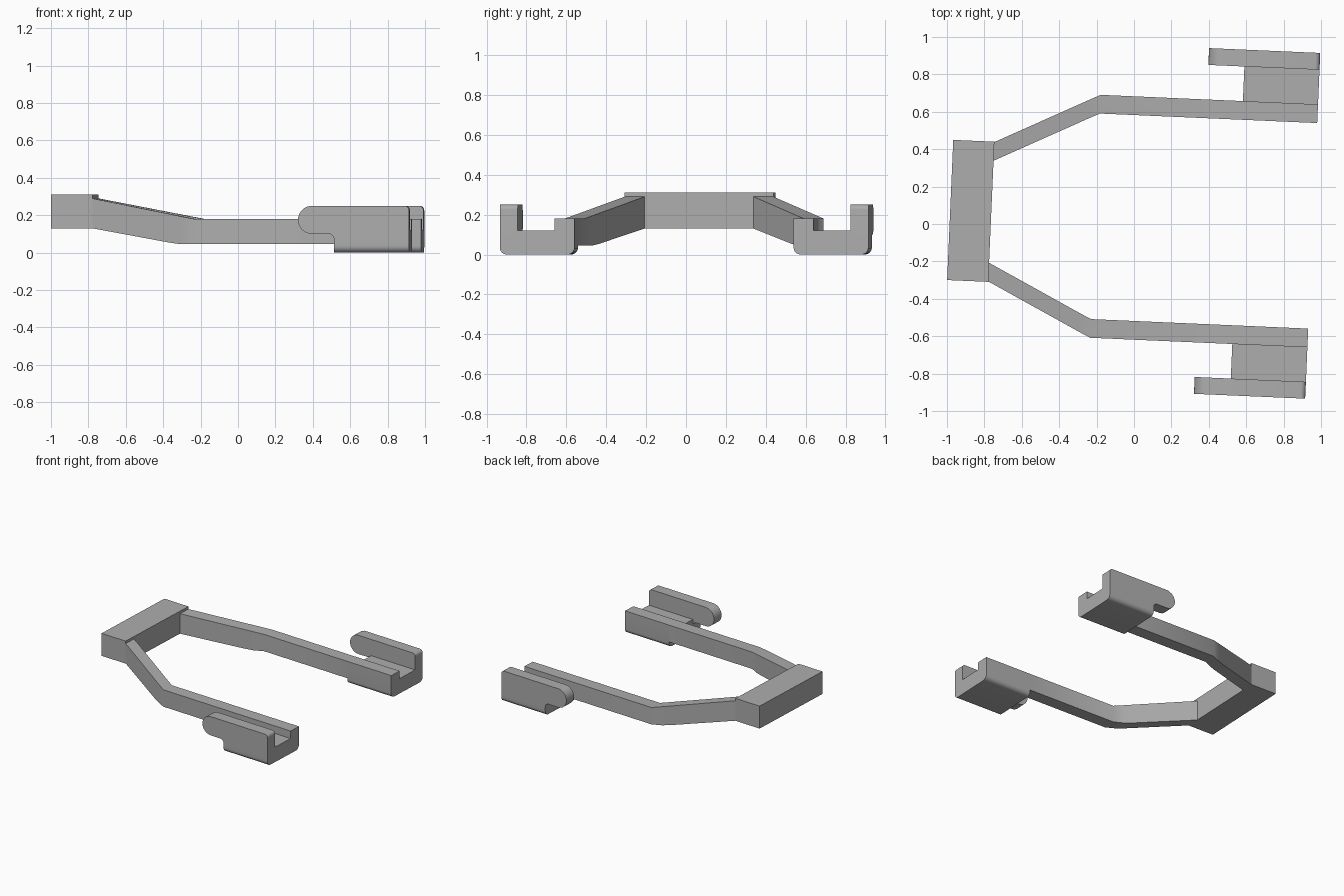
import bpy, bmesh
from math import radians, sin, cos
from mathutils import Matrix

cube = bpy.data.objects.get("Cube")
if cube:
    bpy.data.objects.remove(cube)

grey = bpy.data.materials.new("plain grey")
grey.use_nodes = True
tone = (0.42, 0.42, 0.42, 1)
grey.diffuse_color = tone
grey.node_tree.nodes["Principled BSDF"].inputs["Base Color"].default_value = tone

# the whole frame is turned slightly about z and its centre line is offset
PLACE = Matrix.Rotation(radians(-2.5), 4, "Z") @ Matrix.Translation((0, 0.032, 0))


def loft(name, sections):
    """Join rings of points that have equal counts and cap both ends."""
    bm = bmesh.new()
    rings = [[bm.verts.new(PLACE @ Matrix.Translation(p).translation) for p in s] for s in sections]
    n = len(rings[0])
    for a, b in zip(rings, rings[1:]):
        for i in range(n):
            j = (i + 1) % n
            bm.faces.new((a[i], a[j], b[j], b[i]))
    bm.faces.new(rings[0])
    bm.faces.new(rings[-1])
    bmesh.ops.recalc_face_normals(bm, faces=bm.faces)
    mesh = bpy.data.meshes.new(name)
    bm.to_mesh(mesh)
    bm.free()
    obj = bpy.data.objects.new(name, mesh)
    mesh.materials.append(grey)
    bpy.context.collection.objects.link(obj)
    bpy.ops.object.select_all(action="DESELECT")
    bpy.context.view_layer.objects.active = obj
    obj.select_set(True)
    bpy.ops.object.shade_smooth_by_angle(angle=radians(30))
    return obj


def arc(cx, cz, r, start, end, steps=8):
    angles = [radians(start + (end - start) * i / steps) for i in range(steps + 1)]
    return [(cx + r * cos(a), cz + r * sin(a)) for a in angles]


# crossbar at the back of the frame
bar = [(-0.985, 0.13), (-0.765, 0.13), (-0.765, 0.31), (-0.985, 0.31)]
loft("crossbar", [[(x, y, z) for x, z in bar] for y in (-0.375, 0.375)])

FRONT, BACK = 0.955, 0.553
# arm stations: x, inner offset, bottom, top
stations = [(-0.775, 0.268, 0.13, 0.292), (-0.765, 0.273, 0.13, 0.29),
            (-0.34, 0.485, 0.053, 0.206), (-0.28, 0.515, 0.045, 0.194),
            (-0.208, 0.55, 0.045, 0.18), (BACK, 0.55, 0.045, 0.18)]

# clip floor section, across the frame
floor = ([(0.55, 0.18), (0.65, 0.18), (0.65, 0.12), (0.835, 0.12), (0.835, 0.06), (0.925, 0.06)]
         + arc(0.89, 0.035, 0.035, 0, -90) + arc(0.585, 0.035, 0.035, -90, -180))

# clip outer plate outline, along the frame
plate = ([(FRONT, 0.06)] + arc(FRONT - 0.025, 0.225, 0.025, 0, 90)
         + arc(0.435, 0.175, 0.075, 90, 270, 16)
         + arc(BACK - 0.03, 0.07, 0.03, 90, 0) + [(BACK, 0.06)])

for side, s in (("left", 1), ("right", -1)):
    loft(side + "_arm", [[(x, s * h, lo), (x, s * (h + 0.1), lo),
                          (x, s * (h + 0.1), hi), (x, s * h, hi)]
                         for x, h, lo, hi in stations])
    loft(side + "_clip_floor", [[(x, s * y, z) for y, z in floor] for x in (BACK, FRONT)])
    loft(side + "_clip_plate", [[(x, s * y, z) for x, z in plate] for y in (0.835, 0.925)])
